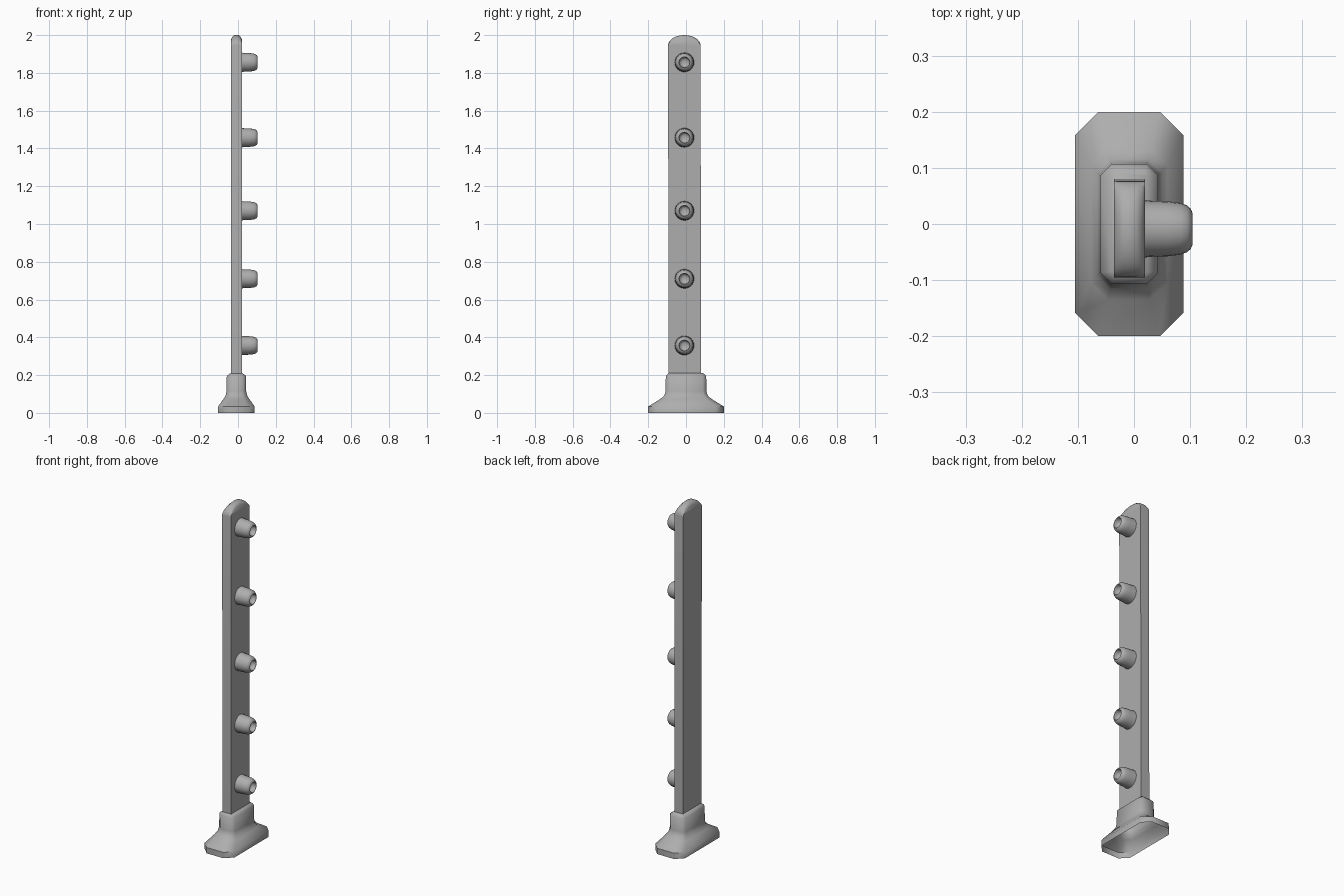
import bpy, bmesh, math

if "Cube" in bpy.data.objects:
    bpy.data.objects.remove(bpy.data.objects["Cube"])

# Darker grey shared by all parts
grey = bpy.data.materials.new("dark_grey")
grey.diffuse_color = (0.42, 0.42, 0.42, 1)
grey.use_nodes = True
grey.node_tree.nodes["Principled BSDF"].inputs["Base Color"].default_value = grey.diffuse_color


def finish(name, bm, angle):
    bmesh.ops.recalc_face_normals(bm, faces=bm.faces)
    me = bpy.data.meshes.new(name)
    bm.to_mesh(me)
    bm.free()
    me.materials.append(grey)
    ob = bpy.data.objects.new(name, me)
    bpy.context.collection.objects.link(ob)
    bpy.ops.object.select_all(action='DESELECT')
    ob.select_set(True)
    bpy.context.view_layer.objects.active = ob
    bpy.ops.object.shade_smooth_by_angle(angle=math.radians(angle))
    return ob


def loft(name, rings, angle=35, cap_start=False, cap_end=False):
    """Skin a list of equally long point loops."""
    bm = bmesh.new()
    loops = [[bm.verts.new(p) for p in ring] for ring in rings]
    n = len(loops[0])
    for a, b in zip(loops, loops[1:]):
        for i in range(n):
            j = (i + 1) % n
            bm.faces.new((a[i], a[j], b[j], b[i]))
    if cap_start:
        bm.faces.new(loops[0][::-1])
    if cap_end:
        bm.faces.new(loops[-1])
    return finish(name, bm, angle)


def octagon(hx, hy, c, z, cx=-0.0085):
    """Rectangle with cut corners."""
    return [(cx + x, y, z) for x, y in (
        (hx, -hy + c), (hx, hy - c), (hx - c, hy), (-hx + c, hy),
        (-hx, hy - c), (-hx, -hy + c), (-hx + c, -hy), (hx - c, -hy))]


# Flared foot: hollow underneath, with a bevelled socket collar on top
foot = [(0.0965, 0.2, 0.042, 0), (0.0965, 0.2, 0.042, 0.034),
        (0.068, 0.135, 0.03, 0.074), (0.057, 0.115, 0.023, 0.092),
        (0.052, 0.108, 0.02, 0.115), (0.051, 0.107, 0.02, 0.196),
        (0.032, 0.091, 0.006, 0.21)]
loft("foot", [octagon(*r) for r in foot], 48, cap_end=True)


# Upright board with a rounded, bevelled top
def board_section(x, rise):
    pts = [(x, 0.080, 0.19)]
    for i in range(17):
        t = math.pi * i / 16
        pts.append((x, -0.009 + 0.086 * math.cos(t), 1.945 + rise * math.sin(t)))
    return pts + [(x, -0.092, 0.19)]


sections = [(-0.036, 0.035), (-0.030, 0.046), (-0.020, 0.055),
            (0.004, 0.055), (0.014, 0.046), (0.020, 0.035)]
loft("board", [board_section(*s) for s in sections], 48, True, True)

# Row of tapered pegs with a hollowed tip, pointing to +x
peg = [(0.015, 0.052), (0.028, 0.050), (0.060, 0.049), (0.083, 0.046),
       (0.094, 0.042), (0.101, 0.036), (0.104, 0.029),
       (0.086, 0.026), (0.078, 0.020), (0.075, 0.010)]
for k, z in enumerate((0.357, 0.71, 1.07, 1.457, 1.856)):
    rings = [[(x, -0.0085 + r * math.cos(math.tau * i / 24),
               z + r * math.sin(math.tau * i / 24)) for i in range(24)]
             for x, r in peg]
    loft(f"peg_{k + 1}", rings, 50, cap_start=True, cap_end=True)
